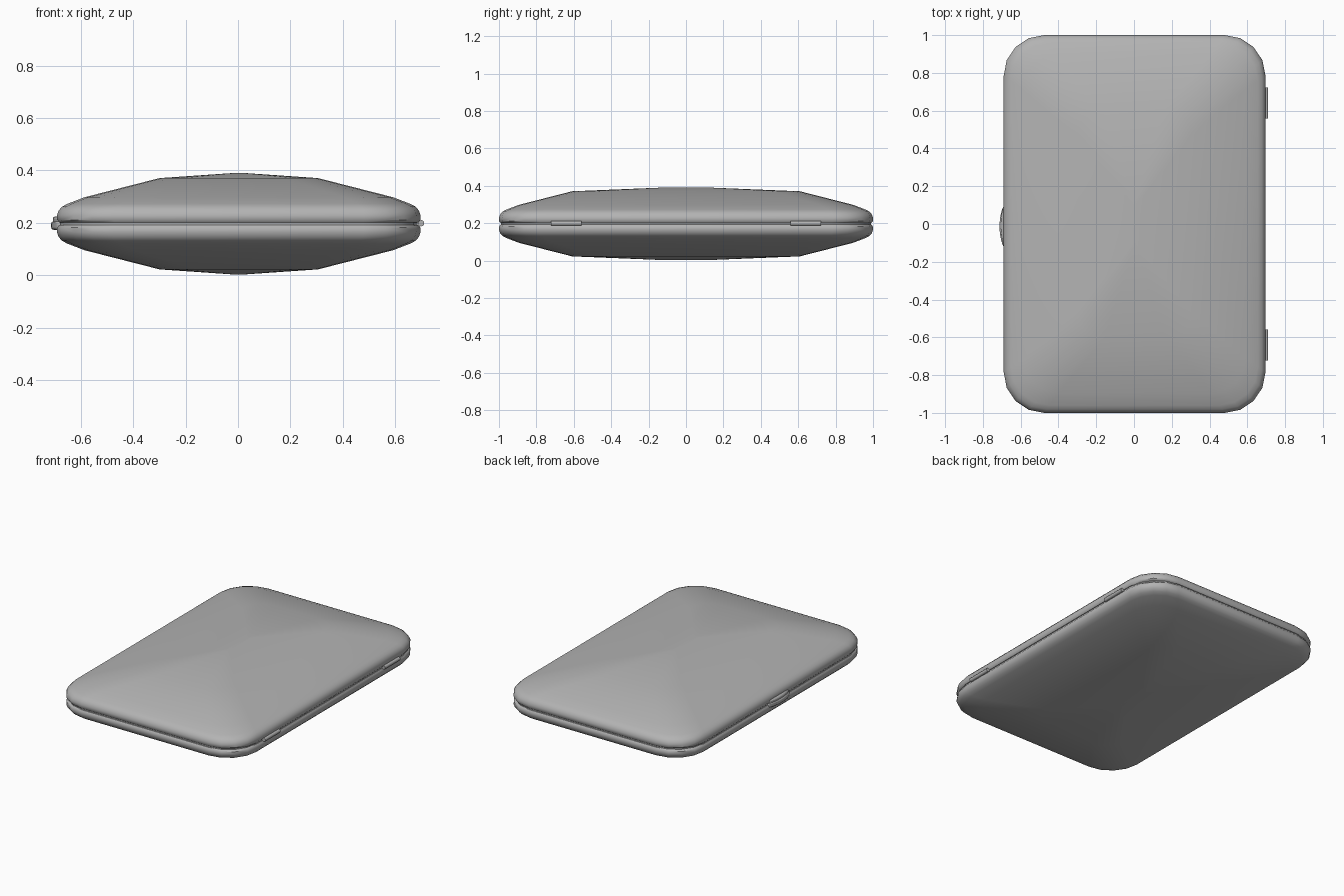
import bpy, bmesh, math

if "Cube" in bpy.data.objects:
    bpy.data.objects.remove(bpy.data.objects["Cube"])

CX, HX, HY, MID = 0.003, 0.693, 1.0, 0.197
SEG = 4

# Mid-grey metal
metal = bpy.data.materials.new("grey_metal")
metal.diffuse_color = (0.45, 0.45, 0.45, 1)
metal.use_nodes = True
metal.node_tree.nodes["Principled BSDF"].inputs["Base Color"].default_value = metal.diffuse_color


def smooth(ob, angle=40):
    bpy.ops.object.select_all(action='DESELECT')
    ob.select_set(True)
    bpy.context.view_layer.objects.active = ob
    bpy.ops.object.shade_smooth_by_angle(angle=math.radians(angle))
    ob.data.materials.append(metal)


def finish(name, bm, angle=40):
    bmesh.ops.recalc_face_normals(bm, faces=bm.faces)
    me = bpy.data.meshes.new(name)
    bm.to_mesh(me)
    bm.free()
    ob = bpy.data.objects.new(name, me)
    bpy.context.collection.objects.link(ob)
    smooth(ob, angle)
    return ob


def rounded_rect(hx, hy, r):
    pts = []
    for q, (sx, sy) in enumerate([(1, 1), (-1, 1), (-1, -1), (1, -1)]):
        for i in range(SEG + 1):
            a = math.pi / 2 * (q + i / SEG)
            pts.append((CX + sx * (hx - r) + r * math.cos(a),
                        sy * (hy - r) + r * math.sin(a)))
    return pts


def loft(name, rings, sign, angle=40):
    # rings: half width, half length, corner radius, height above the seam
    bm = bmesh.new()
    loops = [[bm.verts.new((x, y, MID + sign * h)) for x, y in rounded_rect(hx, hy, r)]
             for hx, hy, r, h in rings]
    n = len(loops[0])
    for a, b in zip(loops, loops[1:]):
        for i in range(n):
            j = (i + 1) % n
            bm.faces.new((a[i], a[j], b[j], b[i]))
    bm.faces.new(loops[0])
    bm.faces.new(loops[-1])
    return finish(name, bm, angle)


# Two pillow-shaped shells, mirrored about the seam
profile = [(0.020, 0.003), (0.008, 0.005), (0.001, 0.014), (0.0, 0.032),
           (0.006, 0.050), (0.019, 0.065), (0.040, 0.076), (0.105, 0.101),
           (0.391, 0.174)]
rings = [(HX - d, HY - d, max(0.215 - 0.3 * d, 0.14), h) for d, h in profile]
rings.append((0.012, 0.12, 0.01, 0.194))
loft("lid", rings, 1)
loft("base", rings, -1)

# Recessed strip that fills the seam
loft("seam_core", [(HX - 0.012, HY - 0.012, 0.208, -0.006),
                   (HX - 0.012, HY - 0.012, 0.208, 0.006)], 1)

# Hinge barrels on the right edge
for label, y in (("front", -0.64), ("back", 0.64)):
    bpy.ops.mesh.primitive_cylinder_add(vertices=16, radius=0.012, depth=0.163,
                                        location=(0.698, y, 0.199),
                                        rotation=(math.pi / 2, 0, 0))
    ob = bpy.context.object
    ob.name = "hinge_" + label
    smooth(ob)


# Curved clasp tabs on the left edge, lower one longer
def clasp(name, y0, y1, z0, z1, bulge):
    bm = bmesh.new()
    n = 10
    outline = [(-0.670, y1), (-0.670, y0)]
    for i in range(n + 1):
        t = i / n
        outline.append((-0.688 - bulge * math.sin(math.pi * t) ** 0.7, y0 + (y1 - y0) * t))
    face = bm.faces.new([bm.verts.new((x, y, z0)) for x, y in outline])
    ext = bmesh.ops.extrude_face_region(bm, geom=[face])
    top = [v for v in ext['geom'] if isinstance(v, bmesh.types.BMVert)]
    bmesh.ops.translate(bm, verts=top, vec=(0, 0, z1 - z0))
    ob = finish(name, bm)
    bev = ob.modifiers.new("round", 'BEVEL')
    bev.width, bev.segments = 0.008, 2
    bev.limit_method, bev.angle_limit = 'ANGLE', math.radians(50)


clasp("clasp_upper", -0.115, 0.10, 0.194, 0.224, 0.018)
clasp("clasp_lower", -0.125, 0.10, 0.174, 0.206, 0.024)
